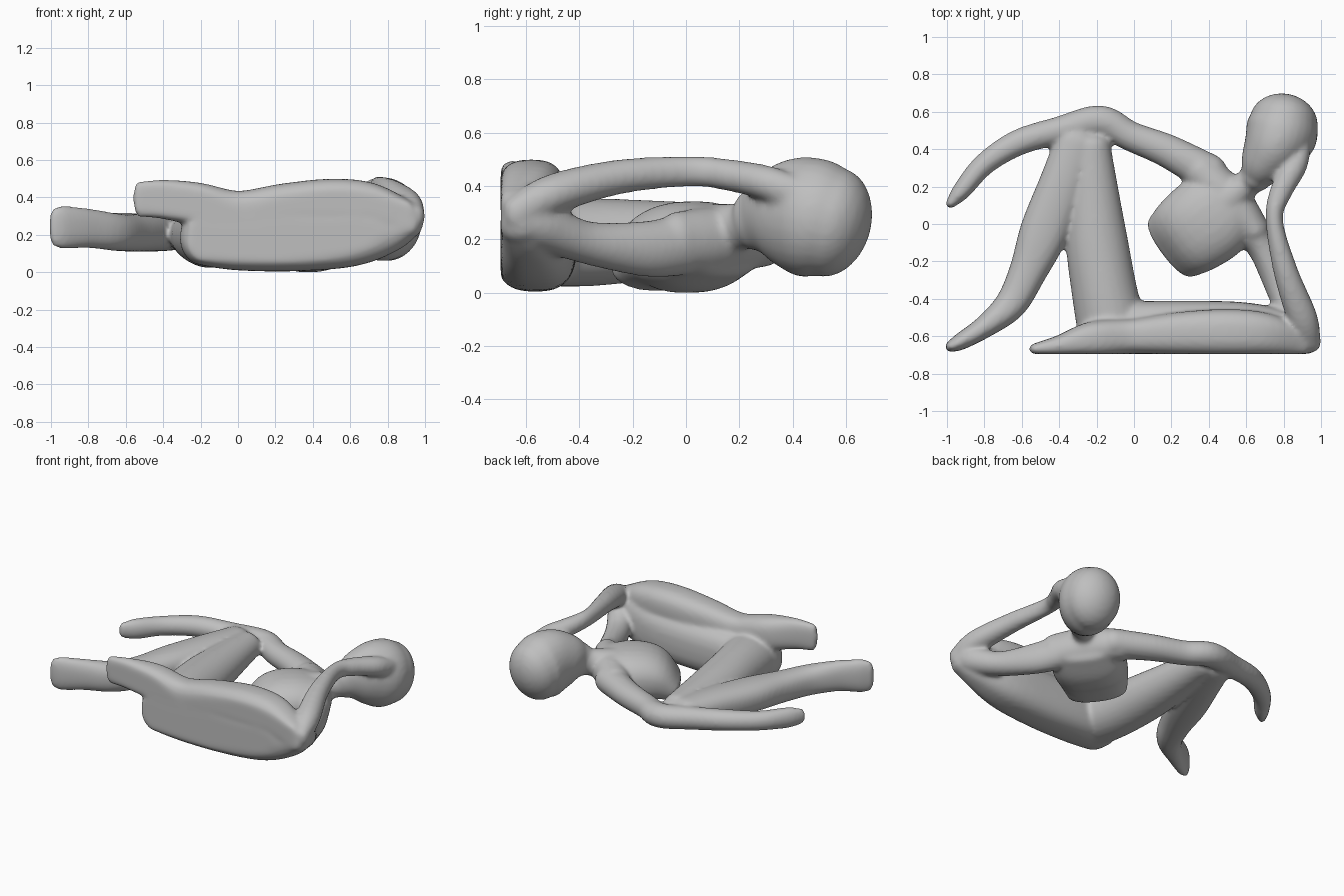
import bpy, bmesh, math
from mathutils import Vector

FLOOR_Y = -0.695  # flat plane the folded leg rests on
SIDES = 28
PAD = 0.005       # makes up for the final smoothing
bm = bmesh.new()


def spline(p, steps=5):
    """Catmull-Rom through stations of (x, y, z, half width, half height)."""
    out = []
    for i in range(len(p) - 1):
        p0, p1, p2, p3 = p[max(i - 1, 0)], p[i], p[i + 1], p[min(i + 2, len(p) - 1)]
        for s in range(steps):
            t = s / steps
            out.append([0.5 * (2 * b + (c - a) * t + (2 * a - 5 * b + 4 * c - d) * t * t
                               + (3 * b - a - 3 * c + d) * t ** 3)
                        for a, b, c, d in zip(p0, p1, p2, p3)])
    return out + [list(p[-1])]


def limb(*stations, square=1.0, cap=1.0):
    """Closed rounded tube with elliptical (or squarish) sections."""
    st = spline(stations)
    pos = [Vector(s[:3]) for s in st]
    n = len(st)
    rings = []
    tang = [(pos[min(i + 1, n - 1)] - pos[max(i - 1, 0)]).normalized() for i in range(n)]
    for i, s in enumerate(st):
        rings.append((pos[i], tang[i], s[3] + PAD, s[4] + PAD))
    # domed ends
    for end, sign in ((0, -1), (n - 1, 1)):
        c, t, a, b = rings[0 if sign < 0 else -1]
        for ang in (15, 30, 45, 60, 73, 84):
            r = math.radians(ang)
            ring = (c + t * sign * min(a, b) * cap * math.sin(r), t,
                    a * math.cos(r), b * math.cos(r))
            rings.insert(0, ring) if sign < 0 else rings.append(ring)
    loops = []
    for c, t, a, b in rings:
        side = Vector((0, 0, 1)).cross(t).normalized()
        up = t.cross(side)
        loop = []
        for k in range(SIDES):
            u = 2 * math.pi * k / SIDES
            cu, su = math.cos(u), math.sin(u)
            v = (c + side * a * math.copysign(abs(cu) ** square, cu)
                 + up * b * math.copysign(abs(su) ** square, su))
            v.y = max(v.y, FLOOR_Y)
            v.z = max(v.z, 0.0)
            loop.append(bm.verts.new(v))
        loops.append(loop)
    for l0, l1 in zip(loops, loops[1:]):
        for k in range(SIDES):
            j = (k + 1) % SIDES
            bm.faces.new((l0[k], l0[j], l1[j], l1[k]))
    bm.faces.new(loops[0][::-1])
    bm.faces.new(loops[-1])


# head and neck
limb((.65, .25, .27, .08, .11), (.69, .315, .285, .125, .165), (.745, .40, .29, .165, .21),
     (.785, .48, .28, .19, .22), (.80, .54, .265, .18, .205), cap=.83)
limb((.50, .13, .23, .11, .10), (.60, .21, .25, .07, .085), (.67, .28, .27, .09, .10))

# shoulders and trunk, cut off on a slant at the waist
limb((.36, .28, .20, .10, .10), (.51, .13, .20, .11, .12), (.64, -.03, .19, .08, .11))
limb((.53, .13, .19, .20, .13), (.42, .04, .175, .235, .165), (.30, -.05, .155, .225, .155),
     (.20, -.125, .085, .19, .085), square=.85, cap=.5)

# arm resting on the raised knee
limb((.40, .27, .20, .10, .09), (.18, .39, .20, .085, .08), (-.02, .47, .20, .075, .075),
     (-.18, .55, .21, .08, .075), (-.40, .50, .23, .07, .07), (-.62, .435, .25, .065, .065),
     (-.80, .32, .25, .055, .06), (-.92, .18, .25, .045, .065), (-.98, .11, .25, .022, .05))

# arm propping the head: upper arm, then forearm and hand
limb((.62, -.02, .18, .09, .11), (.70, -.15, .165, .075, .10), (.80, -.38, .19, .075, .075),
     (.89, -.55, .26, .08, .085), (.945, -.63, .30, .05, .06))
limb((.945, -.63, .30, .05, .06), (.90, -.50, .37, .075, .07), (.81, -.25, .435, .06, .06),
     (.75, .02, .455, .042, .052), (.785, .17, .44, .055, .055), (.86, .31, .41, .06, .06),
     (.90, .40, .37, .04, .06))

# raised leg: thigh, then shin and foot
limb((-.23, .42, .225, .10, .09), (-.22, .22, .215, .125, .11), (-.20, -.08, .20, .16, .14),
     (-.16, -.35, .19, .17, .16), (-.12, -.55, .19, .18, .16), cap=.7)
limb((-.31, .43, .225, .11, .09), (-.38, .22, .22, .12, .10), (-.48, -.04, .215, .125, .10),
     (-.57, -.26, .21, .095, .095), (-.66, -.43, .215, .08, .095), (-.80, -.55, .235, .055, .10),
     (-.93, -.63, .24, .04, .11), (-.98, -.655, .24, .025, .10), square=.85)

# folded leg: thigh below, shin and foot above, knee meeting the elbow
limb((-.18, -.59, .19, .14, .15), (.0, -.57, .18, .15, .165), (.30, -.565, .18, .15, .17),
     (.60, -.565, .20, .14, .165), (.80, -.58, .25, .11, .14), (.91, -.62, .29, .075, .10),
     square=.75, cap=.9)
limb((-.53, -.668, .39, .025, .09), (-.40, -.65, .39, .05, .10), (-.22, -.615, .365, .09, .11),
     (.0, -.60, .32, .09, .11), (.25, -.585, .355, .11, .115), (.50, -.58, .375, .12, .12),
     (.70, -.59, .36, .11, .115), (.88, -.63, .31, .075, .08), square=.75)

bmesh.ops.recalc_face_normals(bm, faces=bm.faces[:])
mesh = bpy.data.meshes.new("reclining_figure")
bm.to_mesh(mesh)
bm.free()
mesh.polygons.foreach_set("use_smooth", [True] * len(mesh.polygons))
figure = bpy.data.objects.new("reclining_figure", mesh)
bpy.context.collection.objects.link(figure)

stone = bpy.data.materials.new("grey_stone")
stone.diffuse_color = (.52, .52, .52, 1)
mesh.materials.append(stone)

# fuse the parts and soften the joints
remesh = figure.modifiers.new("fuse", 'REMESH')
remesh.mode = 'VOXEL'
remesh.voxel_size = 0.013
remesh.use_smooth_shade = True
soften = figure.modifiers.new("soften", 'SMOOTH')
soften.factor = 0.5
soften.iterations = 10
